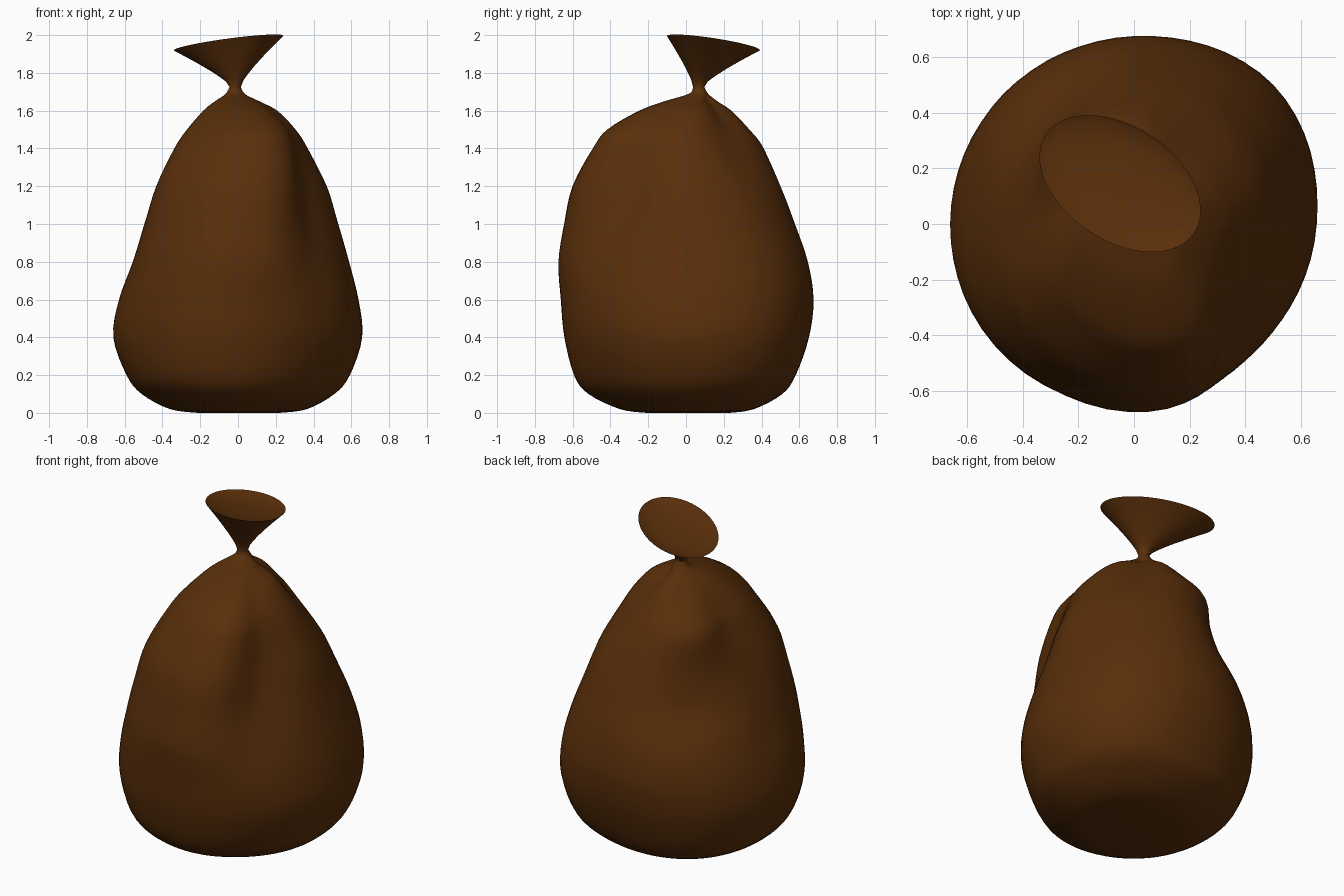
import bpy, bmesh, math
from mathutils import Vector

if "Cube" in bpy.data.objects:
    bpy.data.objects.remove(bpy.data.objects["Cube"])

SEG = 64          # points around the sack
SUB = 4           # rings between two profile levels
NECK = Vector((-0.015, 0.067))

# height, then half-width toward +x, +x+y, +y, -x+y, -x, -x-y, -y, +x-y
LEVELS = [
    (0.00, .22, .22, .23, .21, .21, .21, .21, .21),
    (0.02, .365, .365, .36, .36, .36, .36, .35, .34),
    (0.10, .51, .525, .51, .52, .51, .52, .515, .48),
    (0.20, .59, .63, .58, .595, .59, .61, .59, .56),
    (0.40, .655, .70, .65, .655, .66, .66, .64, .625),
    (0.60, .635, .70, .675, .655, .63, .66, .66, .625),
    (0.80, .585, .65, .645, .595, .555, .635, .675, .58),
    (1.00, .53, .57, .575, .48, .48, .59, .645, .51),
    (1.20, .47, .48, .50, .43, .40, .53, .605, .45),
    (1.40, .365, .34, .41, .41, .315, .405, .51, .385),
    (1.50, .295, .26, .335, .32, .25, .315, .435, .325),
    (1.60, .20, .17, .24, .205, .17, .19, .26, .20),
    (1.65, .10, .105, .165, .15, .115, .10, .12, .10),
]


def spline(a, b, c, d, t):
    return 0.5 * (2 * b + (c - a) * t + (2 * a - 5 * b + 4 * c - d) * t * t
                  + (3 * b - a - 3 * c + d) * t ** 3)


def level_ring(level):
    """Smooth closed outline through the eight half-widths of a level."""
    z, widths = level[0], level[1:]
    c = NECK * min(1, max(0, (z - 0.9) / 0.75))
    radii = []
    for i, w in enumerate(widths):
        a = i * math.pi / 4
        radii.append(w - c.x * math.cos(a) - c.y * math.sin(a))
    ring = []
    # the front fold leans to the right, more so higher up
    lean = 0.18 * min(1, z / 0.5) + 0.15 * min(1, max(0, (z - 0.8) / 0.6))
    for s in range(SEG):
        u = s * 8 / SEG
        i = int(u)
        r = spline(*[radii[(i + k) % 8] for k in (-1, 0, 1, 2)], u - i)
        a = s * 2 * math.pi / SEG
        a += lean * max(0, math.cos(a + math.pi / 2)) ** 4
        ring.append(Vector((c.x + r * math.cos(a), c.y + r * math.sin(a), z)))
    return ring


def neck_ring(z, r):
    return [Vector((NECK.x + r * math.cos(s * 2 * math.pi / SEG),
                    NECK.y + r * math.sin(s * 2 * math.pi / SEG), z)) for s in range(SEG)]


def rim_ring(scale, drop):
    """Tilted oval mouth of the sack."""
    tilt, ring = math.radians(-33.6), []
    for s in range(SEG):
        a = s * 2 * math.pi / SEG - tilt
        p, q = 0.32 * scale * math.cos(a), 0.205 * scale * math.sin(a)
        x = p * math.cos(tilt) - q * math.sin(tilt)
        y = p * math.sin(tilt) + q * math.cos(tilt)
        ring.append(Vector((x - 0.05, y + 0.145, 1.958 + 0.098 * x - 0.106 * y - drop)))
    return ring


# body rings, smoothed in height up to the tied neck
keys = [level_ring(l) for l in LEVELS] + [neck_ring(1.69, 0.05), neck_ring(1.725, 0.03)]
rings = []
for i in range(len(keys) - 1):
    quad = [keys[max(0, min(len(keys) - 1, i + k))] for k in (-1, 0, 1, 2)]
    for j in range(SUB):
        rings.append([spline(*pts, j / SUB) for pts in zip(*quad)])
for ring in rings:
    for p in ring:
        p.z = max(p.z, 0)
rings.append(keys[-1])

# flared mouth above the neck, then the shallow dish inside it
base, rim = neck_ring(1.735, 0.03), rim_ring(1, 0)
for k in range(1, 11):
    t = k / 10
    rings.append([Vector((*(a.xy.lerp(b.xy, t ** 1.2)), a.z + (b.z - a.z) * t))
                  for a, b in zip(base, rim)])
for scale, drop in ((0.97, 0.004), (0.9, 0.014), (0.6, 0.03), (0.25, 0.038)):
    rings.append(rim_ring(scale, drop))

# skin the rings
bm = bmesh.new()
rows = [[bm.verts.new(p) for p in ring] for ring in rings]
for lo, hi in zip(rows, rows[1:]):
    for s in range(SEG):
        n = (s + 1) % SEG
        bm.faces.new((lo[s], lo[n], hi[n], hi[s]))
bm.faces.new(rows[0][::-1])
bm.faces.new(rows[-1])
mesh = bpy.data.meshes.new("sack")
bm.to_mesh(mesh)
bm.free()

leather = bpy.data.materials.new("brown leather")
leather.diffuse_color = (0.1, 0.028, 0.003, 1)
leather.use_nodes = True
leather.node_tree.nodes["Principled BSDF"].inputs["Base Color"].default_value = leather.diffuse_color
mesh.materials.append(leather)
sack = bpy.data.objects.new("sack", mesh)
bpy.context.collection.objects.link(sack)
bpy.context.view_layer.objects.active = sack
sack.select_set(True)
bpy.ops.object.shade_smooth_by_angle(angle=math.radians(60))
